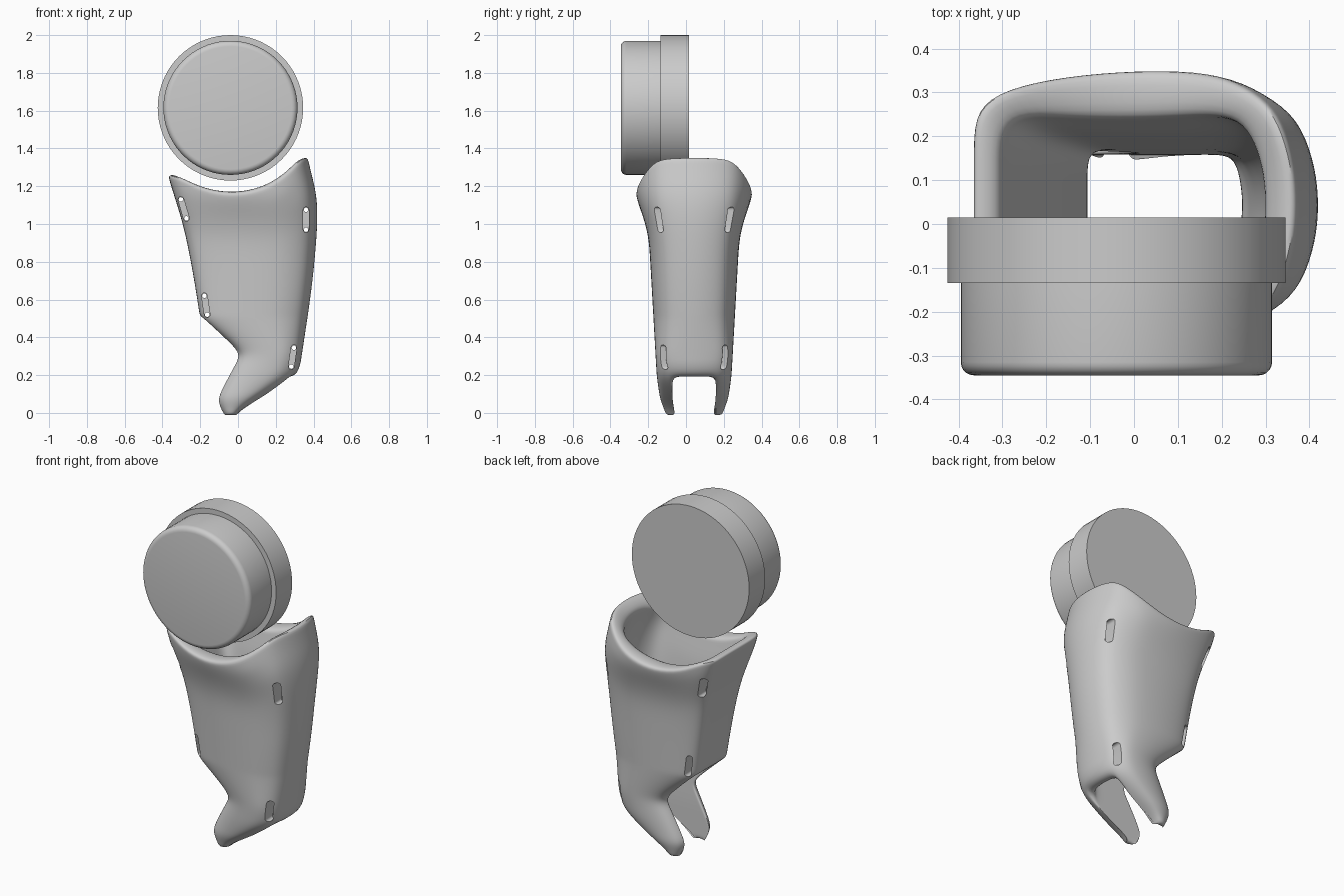
import bpy, bmesh, math
from collections import Counter
from mathutils import Matrix, Vector

cube = bpy.data.objects.get("Cube")
if cube:
    bpy.data.objects.remove(cube, do_unlink=True)

grey = bpy.data.materials.new("plain_grey")
grey.use_nodes = True
grey.diffuse_color = (0.6, 0.6, 0.6, 1)
grey.node_tree.nodes["Principled BSDF"].inputs["Base Color"].default_value = (0.6, 0.6, 0.6, 1)


def make_object(name, bm):
    bmesh.ops.recalc_face_normals(bm, faces=bm.faces[:])
    mesh = bpy.data.meshes.new(name)
    bm.to_mesh(mesh)
    bm.free()
    mesh.materials.append(grey)
    obj = bpy.data.objects.new(name, mesh)
    bpy.context.collection.objects.link(obj)
    return obj


def activate(obj):
    bpy.ops.object.select_all(action='DESELECT')
    obj.select_set(True)
    bpy.context.view_layer.objects.active = obj


def smooth(obj, angle):
    activate(obj)
    bpy.ops.object.shade_smooth_by_angle(angle=math.radians(angle))


def curve(points, z):
    """Linear interpolation through (z, value) points."""
    if z <= points[0][0]:
        return points[0][1]
    for (a, va), (b, vb) in zip(points, points[1:]):
        if z <= b:
            return va + (vb - va) * (z - a) / (b - a)
    return points[-1][1]


# Shoulder discs
DISC_X, DISC_Z = -0.04, 1.615


def disc(name, radius, y_front, y_back, round_edge=0):
    bm = bmesh.new()
    place = Matrix.Translation((DISC_X, (y_front + y_back) / 2, DISC_Z)) @ Matrix.Rotation(math.pi / 2, 4, 'X')
    bmesh.ops.create_cone(bm, cap_ends=True, segments=72, radius1=radius, radius2=radius,
                          depth=y_back - y_front, matrix=place)
    if round_edge:
        rim = [e for e in bm.edges if all(v.co.y < y_front + 0.001 for v in e.verts)]
        bmesh.ops.bevel(bm, geom=rim, offset=round_edge, segments=5, profile=0.5, affect='EDGES')
    smooth(make_object(name, bm), 35)


disc("shoulder_disc_back", 0.385, -0.135, 0.015)
disc("shoulder_disc_front", 0.355, -0.345, -0.135, 0.03)

# Arm shell: silhouette edges, half depths and wall insets by height
MID_Y = 0.043
LEFT_WALL, RIGHT_WALL = 0.5, 0.19
left_edge = [(0, -.07), (.02, -.09), (.07, -.107), (.12, -.087), (.19, -.05), (.29, .004), (.335, 0),
             (.42, -.1), (.5, -.2), (.76, -.24), (1, -.29), (1.22, -.36), (1.3, -.38)]
right_edge = [(0, -.005), (.02, .03), (.07, .115), (.12, .2), (.19, .305), (.25, .33),
              (.65, .392), (1, .426), (1.15, .42), (1.27, .39), (1.4, .36)]
half_depth = [(0, .15), (.07, .18), (.19, .198), (.93, .24), (1, .257), (1.14, .308)]
inner_depth = [(.2, .115), (.6, .13), (1, .165), (1.2, .207)]

# Half cross-section: across, outer depth, inner depth
half = [(0, 0, 0), (0, .35, .4), (0, .66, .8), (.06, .83, 1), (.2, .94, 1), (.4, 1, 1), (.6, 1, 1),
        (.75, .95, 1), (.88, .8, .95), (.95, .62, .7), (.99, .3, .35), (1, 0, 0)]
section = half + [(s, -t, -u) for s, t, u in half[-2:0:-1]]
low_rows = [-.012, .02, .07, .12, .19, .25, .29, .335, .42, .5, .53]
high_rows = [.2, .4, .6, .75, .87, .95, 1]


def across(s, z, inner):
    a, b = curve(left_edge, z), curve(right_edge, z)
    if inner and z >= LEFT_WALL:
        a += curve([(.5, .1), (1, .06)], z)
    if inner and z >= RIGHT_WALL:
        b -= curve([(.2, .07), (1, .085)], z)
    return a + s * (b - a)


def rim_height(s, inner):
    z = 1.2
    for _ in range(12):
        dx = across(s, z, inner) - DISC_X
        arc = DISC_Z - math.sqrt(max(0.01, 0.45 ** 2 - dx * dx))
        z = (z + min(arc, 1.365 if dx > 0 else 1.265)) / 2
    return z


def shell_point(column, row, inner):
    s, t_out, t_in = column
    if row < len(low_rows):
        z = low_rows[row]
    else:
        base = low_rows[-1]
        z = base + high_rows[row - len(low_rows)] * (rim_height(s, inner) - base)
    t = t_in if inner else t_out
    # The prongs have flat inner faces
    if inner and abs(t) > 0.6 and z <= (LEFT_WALL if s < 0.5 else RIGHT_WALL):
        t = math.copysign(1, t)
    depth = curve(inner_depth if inner else half_depth, z)
    return (across(s, z, inner), MID_Y + t * depth, z)


bm = bmesh.new()
n, rows = len(section), len(low_rows) + len(high_rows)
outer, inner = [[[bm.verts.new(shell_point(c, r, side)) for c in section] for r in range(rows)]
                for side in (False, True)]
border = Counter()
for r in range(rows - 1):
    for i in range(n):
        j = (i + 1) % n
        z, pair = low_rows[min(r, len(low_rows) - 1)], (section[i][0], section[j][0])
        # The end walls stop above the prongs
        if max(pair) < 0.03 and z < LEFT_WALL or min(pair) > 0.94 and z < RIGHT_WALL:
            continue
        quad = [(r, i), (r, j), (r + 1, j), (r + 1, i)]
        bm.faces.new([outer[a][b] for a, b in quad])
        bm.faces.new([inner[a][b] for a, b in reversed(quad)])
        for k in range(4):
            border[frozenset((quad[k], quad[(k + 1) % 4]))] += 1
for edge, uses in border.items():
    if uses == 1:
        (a, b), (c, d) = edge
        bm.faces.new((outer[a][b], outer[c][d], inner[c][d], inner[a][b]))
bmesh.ops.delete(bm, geom=[v for v in bm.verts if not v.link_faces], context='VERTS')
shell = make_object("arm_shell", bm)
activate(shell)
subdivide = shell.modifiers.new("rounding", 'SUBSURF')
subdivide.levels = subdivide.render_levels = 2
bpy.ops.object.modifier_apply(modifier=subdivide.name)


# Strap slots: shallow pockets with a small hole at each end
def prism(bm, outline, y0, y1):
    front, back = [[bm.verts.new((x, y, z)) for x, z in outline] for y in (y0, y1)]
    bm.faces.new(front)
    bm.faces.new(back[::-1])
    for k in range(len(outline)):
        m = (k + 1) % len(outline)
        bm.faces.new((front[m], front[k], back[k], back[m]))


def capsule(p, q, radius):
    """Stadium outline around the line from p to q."""
    p, q = Vector(p), Vector(q)
    start = math.atan2(q.y - p.y, q.x - p.x) - math.pi / 2
    points = []
    for centre, turn in ((q, 0), (p, math.pi)):
        for k in range(9):
            a = start + turn + math.pi * k / 8
            points.append((centre.x + radius * math.cos(a), centre.y + radius * math.sin(a)))
    return points


slots = [((.36, .97), (.36, 1.075), .13), ((.282, .245), (.296, .345), .1),
         ((-.273, 1.03), (-.302, 1.13), .14), ((-.163, .52), (-.178, .62), .115)]
pockets, holes = bmesh.new(), bmesh.new()
for low, high, floor in slots:
    for side in (-1, 1):
        prism(pockets, capsule(low, high, 0.015), MID_Y + side * floor, MID_Y + side * 0.5)
    for x, z in (low, high):
        ring = [(x + 0.012 * math.cos(a), z + 0.012 * math.sin(a))
                for a in (math.tau * k / 12 for k in range(12))]
        prism(holes, ring, -0.61, 0.63)
for name, bm in (("slot_pocket_cutter", pockets), ("slot_hole_cutter", holes)):
    cutter = make_object(name, bm)
    cutter.hide_render = True
    cut = shell.modifiers.new(name, 'BOOLEAN')
    cut.operation, cut.solver, cut.object = 'DIFFERENCE', 'EXACT', cutter
    activate(shell)
    bpy.ops.object.modifier_apply(modifier=cut.name)
    bpy.data.objects.remove(cutter, do_unlink=True)
smooth(shell, 40)
